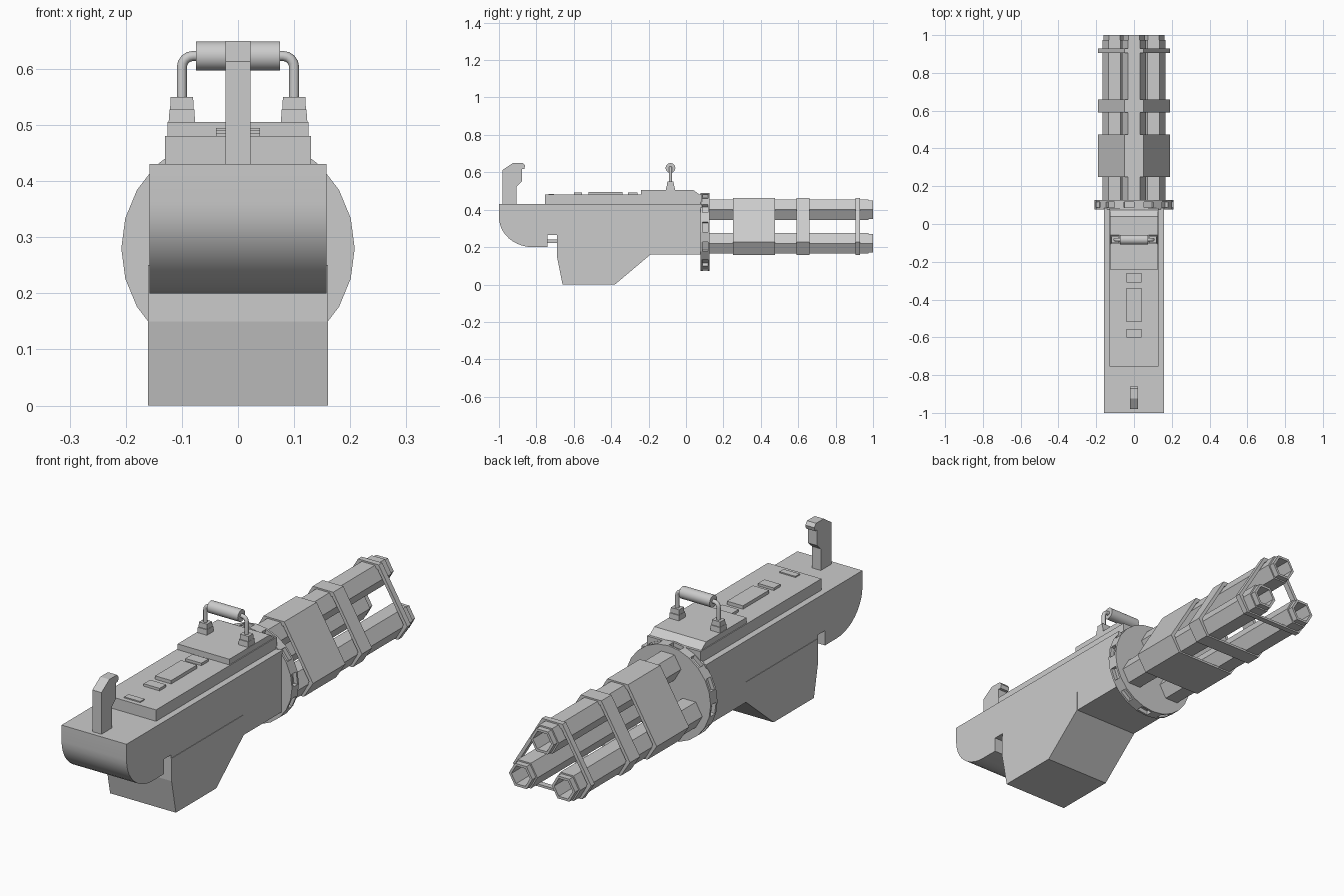
import bpy, bmesh
from math import sin, cos, pi, radians
from mathutils import Vector

if "Cube" in bpy.data.objects:
    bpy.data.objects.remove(bpy.data.objects["Cube"])

CZ = 0.28  # height of the barrel cluster axis


def finish(name, bm, smooth=False):
    bmesh.ops.recalc_face_normals(bm, faces=bm.faces)
    me = bpy.data.meshes.new(name)
    bm.to_mesh(me)
    bm.free()
    ob = bpy.data.objects.new(name, me)
    bpy.context.collection.objects.link(ob)
    if smooth:
        bpy.ops.object.select_all(action='DESELECT')
        ob.select_set(True)
        bpy.context.view_layer.objects.active = ob
        bpy.ops.object.shade_smooth_by_angle(angle=radians(35))
    return ob


def loft(name, rings, caps=True, closed=False, smooth=False):
    """Skin a list of equally long point rings."""
    bm = bmesh.new()
    vs = [[bm.verts.new(p) for p in r] for r in rings]
    n = len(vs[0])
    pairs = list(zip(vs, vs[1:])) + ([(vs[-1], vs[0])] if closed else [])
    for a, b in pairs:
        for i in range(n):
            j = (i + 1) % n
            bm.faces.new((a[i], a[j], b[j], b[i]))
    if caps and not closed:
        bm.faces.new(vs[0])
        bm.faces.new(vs[-1])
    return finish(name, bm, smooth)


def side_prism(name, prof, hw, smooth=False):
    """Extrude a (y, z) profile across x."""
    return loft(name, [[(x, y, z) for y, z in prof] for x in (-hw, hw)], smooth=smooth)


def box(name, hw, y0, y1, z0, z1):
    return side_prism(name, [(y0, z0), (y1, z0), (y1, z1), (y0, z1)], hw)


def ngon(n, r, y, cx=0, cz=CZ):
    return [(cx + r * cos(2 * pi * i / n), y, cz + r * sin(2 * pi * i / n)) for i in range(n)]


# Main housing with rounded stock end
arc = [(-0.82 - 0.18 * cos(t), 0.36 - 0.16 * sin(t)) for t in [i * pi / 20 for i in range(11)]]
side_prism("housing", [(-1, 0.43)] + arc + [(-0.74, 0.2), (-0.74, 0.265), (-0.69, 0.265),
           (-0.69, 0.16), (0.085, 0.16), (0.085, 0.43)], 0.158, smooth=True)

# Ammunition box under the housing
side_prism("ammo_box", [(-0.69, 0.225), (-0.69, 0.15), (-0.66, 0), (-0.38, 0),
           (-0.19, 0.16), (-0.19, 0.25), (-0.69, 0.25)], 0.16)
box("trigger_bar", 0.05, -0.745, -0.685, 0.222, 0.24)

# Top cover and its panels
box("top_cover", 0.13, -0.755, 0.085, 0.425, 0.48)
side_prism("raised_cover", [(-0.24, 0.475), (0.08, 0.475), (0.04, 0.505), (-0.24, 0.505)], 0.126)
for i, (y0, y1, z) in enumerate([(-0.31, -0.26, 0.491), (-0.52, -0.34, 0.495),
                                 (-0.6, -0.555, 0.491), (-0.735, -0.705, 0.485)]):
    box(f"cover_panel_{i + 1}", 0.039, y0, y1, 0.475, z)

# Rear upright grip
side_prism("rear_grip", [(-0.98, 0.425), (-0.905, 0.425), (-0.905, 0.525), (-0.878, 0.55),
           (-0.878, 0.618), (-0.865, 0.618), (-0.86, 0.635), (-0.872, 0.65),
           (-0.925, 0.65), (-0.98, 0.613)], 0.022)

# Carry handle: feet, bent tube and grip
HY = -0.083


def foot_ring(cx, w, d, z):
    return [(cx - w, HY - d, z), (cx + w, HY - d, z), (cx + w, HY + d, z), (cx - w, HY + d, z)]


for side, s in (("left", -1), ("right", 1)):
    cx = s * 0.1
    loft(f"handle_foot_{side}", [foot_ring(cx, 0.024, 0.024, 0.5), foot_ring(cx, 0.022, 0.022, 0.528),
         foot_ring(cx, 0.021, 0.018, 0.528), foot_ring(cx, 0.02, 0.017, 0.55)])
    path = [(0.1, 0.545, 0)] + [(0.08 + 0.02 * cos(t), 0.603 + 0.02 * sin(t), t)
                                for t in [i * pi / 8 for i in range(5)]] + [(0.06, 0.623, pi / 2)]
    rings = []
    for x, z, t in path:
        out = Vector((s * cos(t), 0, sin(t)))
        rings.append([Vector((s * x, HY, z)) + 0.009 * (out * cos(a) + Vector((0, sin(a), 0)))
                      for a in [k * pi / 6 for k in range(12)]])
    loft(f"handle_tube_{side}", rings, smooth=True)
loft("handle_grip", [[(x, HY + 0.026 * cos(k * pi / 12), 0.623 + 0.026 * sin(k * pi / 12))
     for k in range(24)] for x in (-0.075, 0.075)], smooth=True)

# Notched rotor ring: two rims around an alternating toothed core
loft("rotor_rim_rear", [ngon(24, 0.208, 0.078), ngon(24, 0.208, 0.088)])
loft("rotor_rim_front", [ngon(24, 0.208, 0.117), ngon(24, 0.208, 0.126)])
core = []
for k in range(24):
    r = 0.208 if k % 2 else 0.19
    core += [(r * cos(a), CZ + r * sin(a)) for a in (k * pi / 12, (k + 1) * pi / 12)]
loft("rotor_core", [[(x, y, z) for x, z in core] for y in (0.088, 0.117)])

# Three hollow hexagonal barrels
for i in range(3):
    a = pi / 2 + i * 2 * pi / 3
    cx, cz = 0.12 * cos(a), CZ + 0.12 * sin(a)
    steps = [(0.064, 0.12), (0.064, 0.975), (0.057, 0.975), (0.057, 1.0), (0.045, 1.0), (0.045, 0.7)]
    loft(f"barrel_{i + 1}", [ngon(6, r, y, cx, cz) for r, y in steps])

# Straps wrapped around the barrels
half = [(0.05, 0.462), (0.19, 0.228), (0.145, 0.158)]
outer = half + [(-x, z) for x, z in reversed(half)]


def strap_ring(y, k):
    return [(x * k, y, 0.26 + (z - 0.26) * k) for x, z in outer]


for name, y0, y1 in (("wide_strap", 0.25, 0.475), ("middle_strap", 0.59, 0.66), ("front_strap", 0.905, 0.93)):
    loft(name, [strap_ring(y0, 1), strap_ring(y1, 1), strap_ring(y1, 0.9), strap_ring(y0, 0.9)], closed=True)
